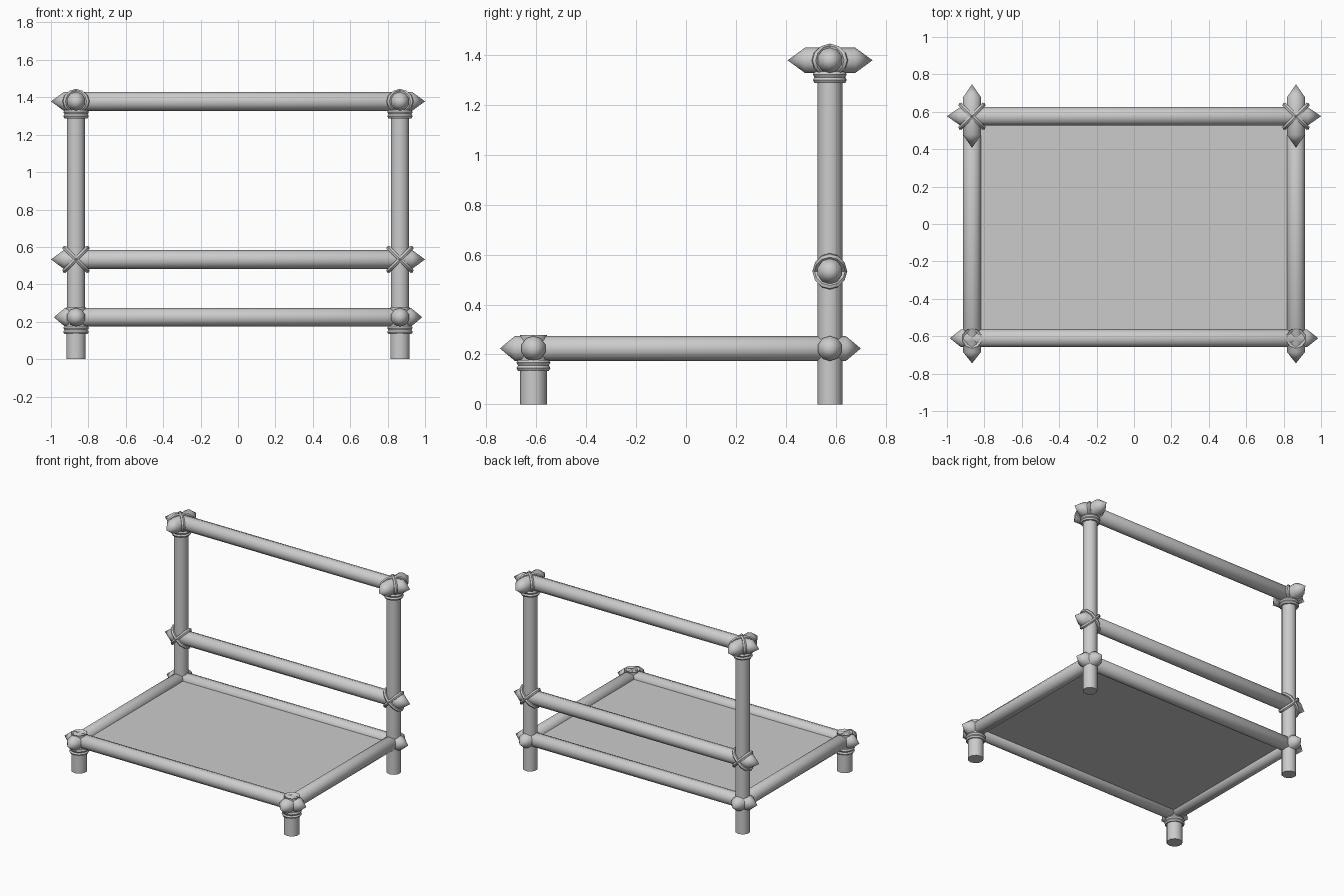
import bpy, bmesh, math
from mathutils import Vector, Matrix

if "Cube" in bpy.data.objects:
    bpy.data.objects.remove(bpy.data.objects["Cube"])

SIDES = 10
PX, BACK, FRONT = 0.866, 0.576, -0.611      # post x, back row y, front row y
LOW, MID, TOP = 0.224, 0.533, 1.378         # rail heights


def finish(name, bm):
    bmesh.ops.recalc_face_normals(bm, faces=bm.faces)
    me = bpy.data.meshes.new(name)
    bm.to_mesh(me)
    bm.free()
    ob = bpy.data.objects.new(name, me)
    bpy.context.collection.objects.link(ob)
    bpy.context.view_layer.objects.active = ob
    ob.select_set(True)
    bpy.ops.object.shade_smooth_by_angle(angle=math.radians(40))
    ob.select_set(False)
    return ob


def lathe(name, start, direction, profile):
    """Revolve (distance, radius) pairs along a direction; radius 0 makes a point."""
    bm = bmesh.new()
    rot = Vector(direction).to_track_quat('Z', 'Y')
    rings = []
    for d, r in profile:
        n = SIDES if r > 0 else 1
        rings.append([bm.verts.new(Vector(start) + rot @ Vector(
            (r * math.cos((i + .5) * math.tau / SIDES),
             r * math.sin((i + .5) * math.tau / SIDES), d))) for i in range(n)])
    for a, b in zip(rings, rings[1:]):
        for i in range(SIDES):
            j = (i + 1) % SIDES
            if len(a) == 1:
                bm.faces.new((a[0], b[j], b[i]))
            elif len(b) == 1:
                bm.faces.new((a[i], a[j], b[0]))
            else:
                bm.faces.new((a[i], a[j], b[j], b[i]))
    for ring in (rings[0], rings[-1]):
        if len(ring) > 1:
            bm.faces.new(ring)
    return finish(name, bm)


def pole(name, a, b, r, tip):
    """Round pole sharpened to a point at both ends."""
    a, b = Vector(a), Vector(b)
    n = (b - a).length
    return lathe(name, a, b - a, [(0, 0), (tip, r), (n - tip, r), (n, 0)])


def rope(name, centre, u, v, minor=0.013, segs=12, sides=6):
    """Elliptical rope loop spanned by the half-axis vectors u and v."""
    bm = bmesh.new()
    u, v, centre = Vector(u), Vector(v), Vector(centre)
    axis = u.cross(v).normalized()
    rings = []
    for i in range(segs):
        t = i * math.tau / segs
        p = u * math.cos(t) + v * math.sin(t)
        out = p.normalized()
        rings.append([bm.verts.new(centre + p + minor * (
            out * math.cos(k * math.tau / sides) + axis * math.sin(k * math.tau / sides)))
            for k in range(sides)])
    for i in range(segs):
        a, b = rings[i], rings[(i + 1) % segs]
        for k in range(sides):
            m = (k + 1) % sides
            bm.faces.new((a[k], a[m], b[m], b[k]))
    return finish(name, bm)


# long cross rails
pole("front_rail", (-0.985, FRONT, LOW), (0.985, FRONT, LOW), 0.05, 0.06)
pole("back_rail", (-0.985, BACK, LOW), (0.985, BACK, LOW), 0.05, 0.06)
pole("backrest_mid_rail", (-1, BACK, MID), (1, BACK, MID), 0.051, 0.07)
pole("backrest_top_rail", (-1, BACK, TOP), (1, BACK, TOP), 0.051, 0.07)

for side, s in (("left", -1), ("right", 1)):
    x = s * PX
    # side rail, upright post and front leg with a hollowed top
    pole(f"{side}_side_rail", (x, -0.745, LOW), (x, 0.70, LOW), 0.05, 0.06)
    lathe(f"{side}_back_post", (x, BACK, 0), (0, 0, 1), [(0, 0.05), (TOP, 0.05)])
    lathe(f"{side}_front_leg", (x, FRONT, 0), (0, 0, 1),
          [(0, 0.054), (0.278, 0.054), (0.235, 0)])
    # short pointed stub at the top of the backrest
    pole(f"{side}_top_stub", (x, 0.407, TOP), (x, 0.747, TOP), 0.051, 0.07)

    # crossed rope lashings
    for k, d in (("a", 1), ("b", -1)):
        c = 0.060
        rope(f"{side}_mid_lashing_{k}", (x, BACK, MID), (c, 0, d * c), (0, 0.057, 0))
        rope(f"{side}_top_lashing_{k}", (x, BACK, TOP), (c, d * c, 0), (0, 0, 0.054))

    # doubled rope collars on leg and post
    for part, y, zs in (("leg", FRONT, (0.145, 0.167)), ("post", BACK, (1.299, 1.321))):
        for i, z in enumerate(zs):
            rope(f"{side}_{part}_collar_{i}", (x, y, z), (0.055, 0, 0), (0, 0.055, 0))

# flat platform between the rails
bm = bmesh.new()
bmesh.ops.create_cube(bm, size=1, matrix=Matrix.Translation((0, (FRONT + BACK) / 2, LOW))
                      @ Matrix.Diagonal((2 * PX, BACK - FRONT, 0.02, 1)))
finish("platform", bm)
